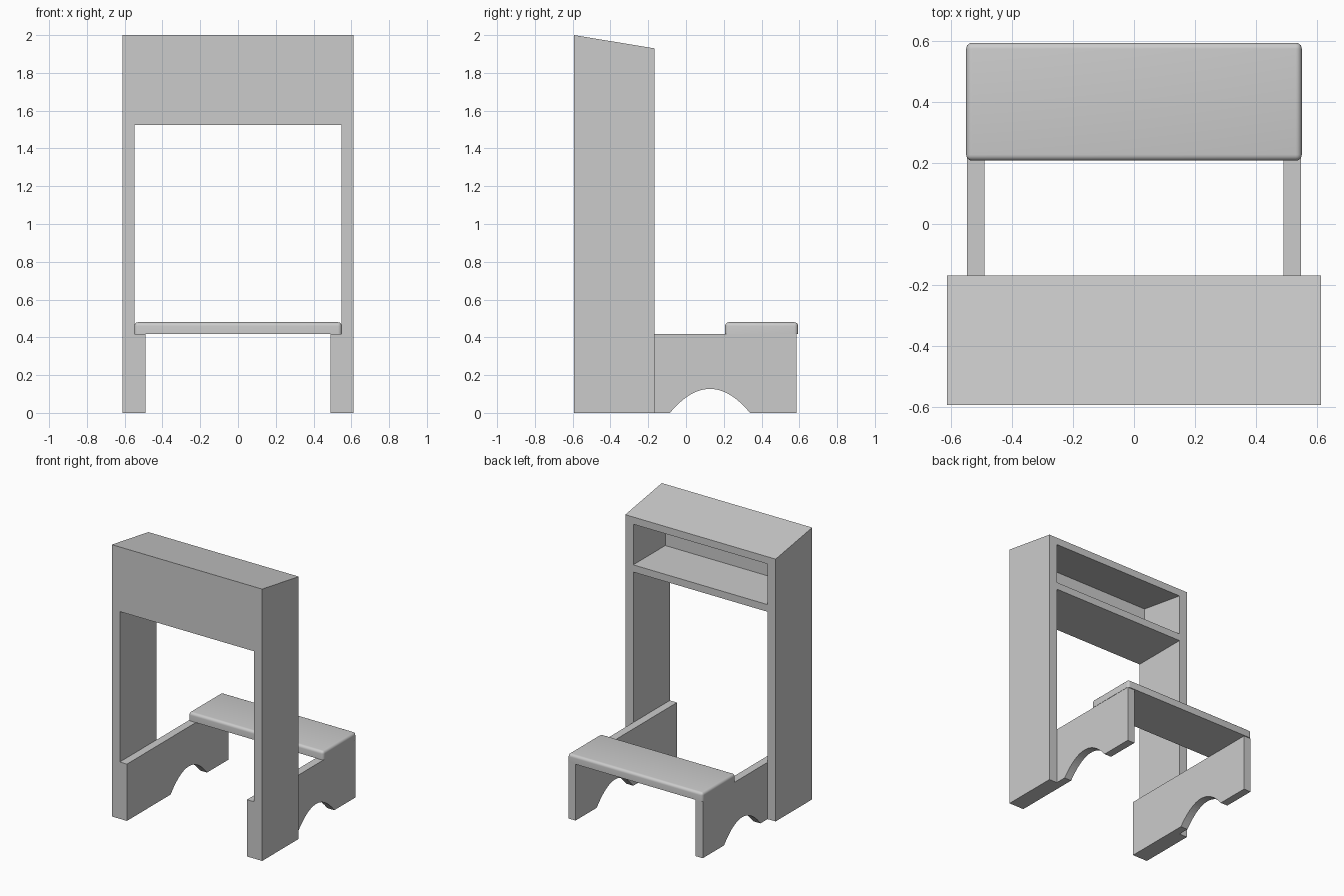
import bpy, bmesh

if "Cube" in bpy.data.objects:
    bpy.data.objects.remove(bpy.data.objects["Cube"])

W, INNER, LEG_IN = 0.612, 0.547, 0.489      # half widths across x
FRONT, BACK = -0.593, -0.168                # y range of the upright desk


def extrude_x(name, profile, x0, x1):
    """Solid made from a (y, z) profile extruded along x."""
    bm = bmesh.new()
    face = bm.faces.new([bm.verts.new((x0, y, z)) for y, z in profile])
    geom = bmesh.ops.extrude_face_region(bm, geom=[face])["geom"]
    moved = [g for g in geom if isinstance(g, bmesh.types.BMVert)]
    bmesh.ops.translate(bm, verts=moved, vec=(x1 - x0, 0, 0))
    bmesh.ops.recalc_face_normals(bm, faces=bm.faces)
    mesh = bpy.data.meshes.new(name)
    bm.to_mesh(mesh)
    bm.free()
    obj = bpy.data.objects.new(name, mesh)
    bpy.context.collection.objects.link(obj)
    return obj


# Upright side panels with sloping tops, and the base boards with an arched cutout
side = [(FRONT, 0), (BACK, 0), (BACK, 1.93), (FRONT, 2.0)]
CY, HALF, RISE, N = 0.127, 0.212, 0.127, 24
arch = []
for i in range(N + 1):
    t = -1 + 2 * i / N
    arch.append((CY + HALF * t, RISE * (1 - t * t)))
base = [(FRONT, 0)] + arch + [(0.586, 0), (0.586, 0.418), (FRONT, 0.418)]

for label, s in (("left", -1), ("right", 1)):
    extrude_x(label + "_side_panel", side, s * INNER, s * W)
    extrude_x(label + "_base_board", base, s * LEG_IN, s * INNER)

# Front panel, sloping top and shelf as one C-shaped section, open at the back
T = 0.053
slope = (1.93 - 2.0) / (BACK - FRONT)
inner_y = FRONT + T
desk = [(FRONT, 1.525), (BACK, 1.525), (BACK, 1.525 + T), (inner_y, 1.525 + T),
        (inner_y, 2.0 + slope * T - T), (BACK, 1.93 - T), (BACK, 1.93), (FRONT, 2.0)]
extrude_x("desk_top_and_shelf", desk, -INNER, INNER)

# Kneeler board: top and vertical edges rounded, underside edges sharp
kneeler = extrude_x("kneeler_board",
                    [(0.207, 0.418), (0.593, 0.418), (0.593, 0.48), (0.207, 0.48)],
                    -0.549, 0.549)
bm = bmesh.new()
bm.from_mesh(kneeler.data)
edges = [e for e in bm.edges if max(v.co.z for v in e.verts) > 0.45]
bmesh.ops.bevel(bm, geom=edges, offset=0.02, segments=5, profile=0.5, affect='EDGES')
bm.to_mesh(kneeler.data)
bm.free()
bpy.context.view_layer.objects.active = kneeler
kneeler.select_set(True)
bpy.ops.object.shade_smooth_by_angle()
